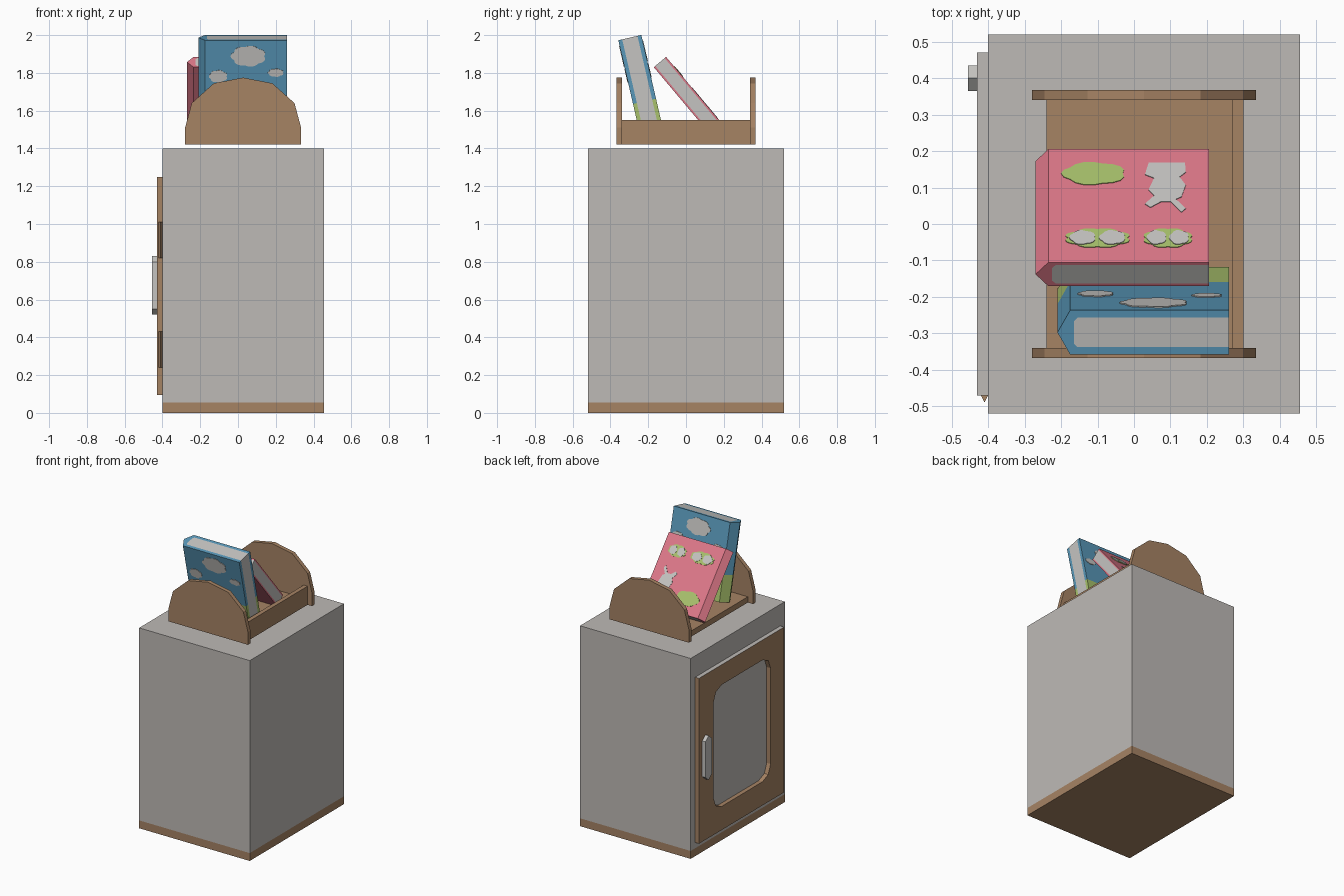
import bpy, bmesh, math
from mathutils import Matrix

if "Cube" in bpy.data.objects:
    bpy.data.objects.remove(bpy.data.objects["Cube"])


def material(name, rgb):
    m = bpy.data.materials.new(name)
    lin = [((c / 255 + 0.055) / 1.055) ** 2.4 for c in rgb]
    m.diffuse_color = (*lin, 1)
    m.use_nodes = True
    m.node_tree.nodes["Principled BSDF"].inputs["Base Color"].default_value = m.diffuse_color
    return m


GREY = material("warm_grey", (190, 186, 182))
BROWN = material("wood_brown", (166, 131, 100))
BLUE = material("sky_blue", (88, 151, 184))
PINK = material("rose_pink", (222, 120, 137))
GREEN = material("leaf_green", (168, 193, 108))
PALE = material("pale_grey", (197, 196, 193))


def finish(name, bm, mats, matrix=None):
    bmesh.ops.recalc_face_normals(bm, faces=bm.faces)
    me = bpy.data.meshes.new(name)
    bm.to_mesh(me)
    bm.free()
    for m in mats:
        me.materials.append(m)
    ob = bpy.data.objects.new(name, me)
    bpy.context.collection.objects.link(ob)
    if matrix:
        ob.matrix_world = matrix
    return ob


def prism(name, pts, lo, hi, axis, mat, matrix=None):
    """Extrude a 2D outline from lo to hi along an axis."""
    place = {'x': lambda a, b, d: (d, a, b),
             'y': lambda a, b, d: (a, d, b),
             'z': lambda a, b, d: (a, b, d)}[axis]
    bm = bmesh.new()
    bottom = [bm.verts.new(place(a, b, lo)) for a, b in pts]
    top = [bm.verts.new(place(a, b, hi)) for a, b in pts]
    bm.faces.new(bottom)
    bm.faces.new(top)
    for i in range(len(pts)):
        j = (i + 1) % len(pts)
        bm.faces.new((bottom[i], bottom[j], top[j], top[i]))
    return finish(name, bm, [mat], matrix)


def box(name, x0, x1, y0, y1, z0, z1, mat):
    return prism(name, [(x0, y0), (x1, y0), (x1, y1), (x0, y1)], z0, z1, 'z', mat)


# Cabinet body with a wooden base strip
box("cabinet_base", -0.40, 0.455, -0.52, 0.52, 0, 0.055, BROWN)
box("cabinet_body", -0.40, 0.455, -0.52, 0.52, 0.055, 1.40, GREY)

# Door frame with a rounded opening
bm = bmesh.new()
corners = [(-0.47, 0.095), (0.47, 0.095), (0.47, 1.25), (-0.47, 1.25)]
centres = [(-0.23, 0.35), (0.22, 0.35), (0.22, 1.02), (-0.23, 1.02)]
outer = [bm.verts.new((-0.43, y, z)) for y, z in corners]
inner = []
for k, (y, z) in enumerate(centres):
    angles = [math.radians(180 + 90 * k + 45 * i) for i in range(3)]
    inner.append([bm.verts.new((-0.43, y + 0.09 * math.cos(a), z + 0.09 * math.sin(a)))
                  for a in angles])
for k in range(4):
    n = (k + 1) % 4
    bm.faces.new([outer[k]] + inner[k][::-1])
    bm.faces.new((outer[k], outer[n], inner[n][0], inner[k][2]))
ext = bmesh.ops.extrude_face_region(bm, geom=bm.faces[:], use_keep_orig=True)
bmesh.ops.translate(bm, vec=(0.03, 0, 0),
                    verts=[g for g in ext["geom"] if isinstance(g, bmesh.types.BMVert)])
for f in bm.faces:
    if f.calc_center_median().z > 1.249:   # grey upper edge
        f.material_index = 1
finish("door_frame", bm, [BROWN, GREY])

# Door handle and hinges
prism("door_handle", [(0.365, 0.55), (0.40, 0.52), (0.435, 0.55),
                      (0.435, 0.80), (0.40, 0.83), (0.365, 0.80)],
      -0.455, -0.43, 'x', PALE)
for i, z in enumerate((0.24, 0.82)):
    prism(f"hinge_{i + 1}", [(-0.42, -0.47), (-0.41, -0.49), (-0.40, -0.47)],
          z, z + 0.19, 'z', BROWN)

# Book rack: arched ends, floor board and side rail
half = [(0.307, 1.42), (0.307, 1.51), (0.272, 1.64), (0.155, 1.745)]
arch = [(0.027 + x, z) for x, z in half] + [(0.027, 1.775)]
arch += [(0.027 - x, z) for x, z in reversed(half)]
for side, name in ((-1, "rack_front_end"), (1, "rack_back_end")):
    prism(name, arch, side * 0.34, side * 0.368, 'y', BROWN)
box("rack_floor", -0.24, 0.27, -0.34, 0.34, 1.42, 1.46, BROWN)
box("rack_side_rail", 0.27, 0.30, -0.34, 0.34, 1.42, 1.55, BROWN)


def book(name, x0, x1, thick, length, board, bands, matrix):
    """Cover with a pointed spine, in bands (height, material), plus pages."""
    inside = x0 + 0.045
    cover = [(x1, 0), (x0 + 0.035, 0), (x0, thick / 2), (x0 + 0.035, thick), (x1, thick),
             (x1, thick - board), (inside + 0.01, thick - board),
             (inside, thick - board - 0.01), (inside, board + 0.01),
             (inside + 0.01, board), (x1, board)]
    low = 0
    for i, (high, mat) in enumerate(bands):
        prism(f"{name}_cover_{i + 1}", cover, low, high, 'z', mat, matrix)
        low = high
    pages = cover[5:]
    prism(f"{name}_pages", pages, 0, length, 'z', PALE, matrix)


def blob(name, x, s, w, h, depth, mat, matrix, lobes=5, bump=0.12):
    """Thin lumpy patch on a cover; depth is its (from, to) range."""
    pts = []
    for i in range(lobes * 4):
        a = 2 * math.pi * i / (lobes * 4)
        r = 1 - bump * (1 - abs(math.sin(lobes * a / 2)))
        pts.append((x + w / 2 * r * math.cos(a), s + h / 2 * r * math.sin(a)))
    prism(name, pts, depth[0], depth[1], 'y', mat, matrix)


# Blue book with a grassy foot and clouds on both covers
blue_mat = Matrix.Translation((0, -0.24, 1.46)) @ Matrix.Rotation(math.radians(13), 4, 'X')
book("blue_book", -0.21, 0.26, 0.125, 0.526, 0.021,
     [(0.18, GREEN), (0.526, BLUE)], blue_mat)
clouds = [(0.055, 0.44, 0.19, 0.115), (-0.105, 0.33, 0.10, 0.07), (0.20, 0.35, 0.085, 0.045)]
for side, depth in (("front", (-0.003, 0.001)), ("back", (0.124, 0.128))):
    for i, c in enumerate(clouds):
        blob(f"cloud_{side}_{i + 1}", *c, depth, PALE, blue_mat, lobes=7)

# Pink book with patches and a rabbit silhouette on the upper cover
pink_mat = Matrix.Translation((0, 0.14, 1.46)) @ Matrix.Rotation(math.radians(40), 4, 'X')
book("pink_book", -0.27, 0.205, 0.085, 0.483, 0.010, [(0.483, PINK)], pink_mat)
D = (0.084, 0.087)
blob("grass_patch", -0.11, 0.105, 0.18, 0.10, D, GREEN, pink_mat)
rabbit = [(0.04, 0.06), (0.14, 0.06), (0.142, 0.10), (0.125, 0.12), (0.142, 0.155),
          (0.13, 0.205), (0.115, 0.215), (0.142, 0.255), (0.13, 0.27), (0.10, 0.225),
          (0.075, 0.225), (0.045, 0.25), (0.03, 0.235), (0.055, 0.20), (0.04, 0.175),
          (0.055, 0.125), (0.03, 0.11)]
prism("rabbit_shape", rabbit, *D, 'y', PALE, pink_mat)
for i, (x, w) in enumerate(((-0.10, 0.185), (0.093, 0.14))):
    blob(f"label_patch_{i + 1}", x, 0.38, w, 0.085, D, GREEN, pink_mat, lobes=8)
    for j in (-1, 1):
        blob(f"label_spot_{i + 1}_{'left' if j < 0 else 'right'}", x + j * w * 0.22, 0.38,
             w * 0.40, 0.062, (0.084, 0.089), PALE, pink_mat)
